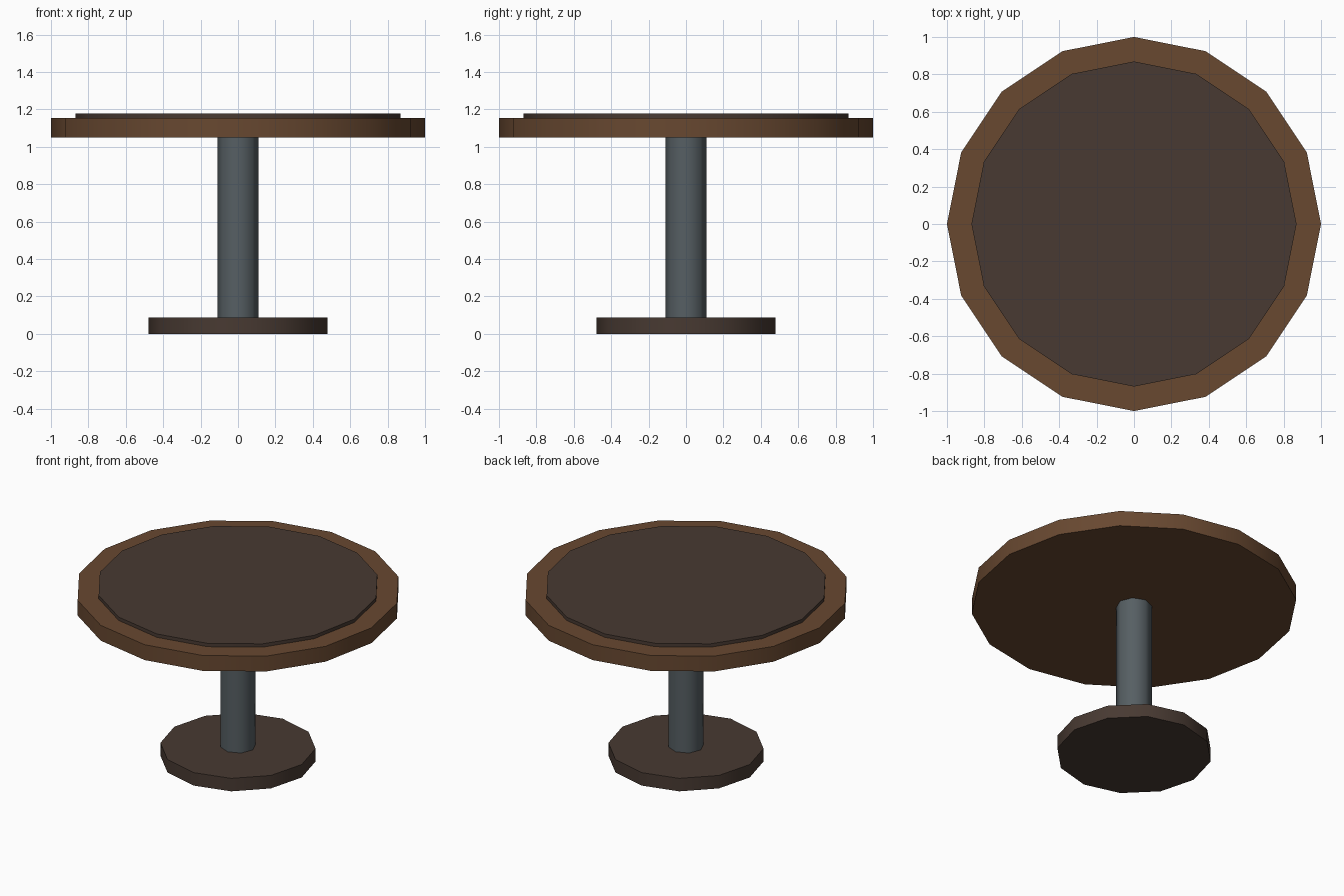
import bpy
import math

if "Cube" in bpy.data.objects:
    bpy.data.objects.remove(bpy.data.objects["Cube"])


def material(name, color):
    m = bpy.data.materials.new(name)
    m.diffuse_color = (*color, 1.0)
    m.use_nodes = True
    m.node_tree.nodes["Principled BSDF"].inputs["Base Color"].default_value = m.diffuse_color
    return m


wood = material("brown wood", (0.138, 0.065, 0.030))
dark = material("dark brown", (0.065, 0.042, 0.032))
steel = material("grey metal", (0.093, 0.114, 0.125))


def disc(name, sides, radius, z0, z1, mat):
    """Upright cylinder with corners on the axes and rounded side shading."""
    bpy.ops.mesh.primitive_cylinder_add(vertices=sides, radius=radius, depth=z1 - z0,
                                        location=(0, 0, (z0 + z1) / 2))
    ob = bpy.context.object
    ob.name = name
    ob.data.materials.append(mat)
    bpy.ops.object.shade_smooth_by_angle(angle=math.radians(50))
    return ob


# Foot and column
disc("base", 12, 0.478, 0.0, 0.088, dark)
disc("column", 8, 0.11, 0.088, 1.05, steel)

# Round top with a raised inlay
disc("table_top", 16, 1.0, 1.05, 1.154, wood)
disc("top_inlay", 16, 0.869, 1.154, 1.177, dark)
